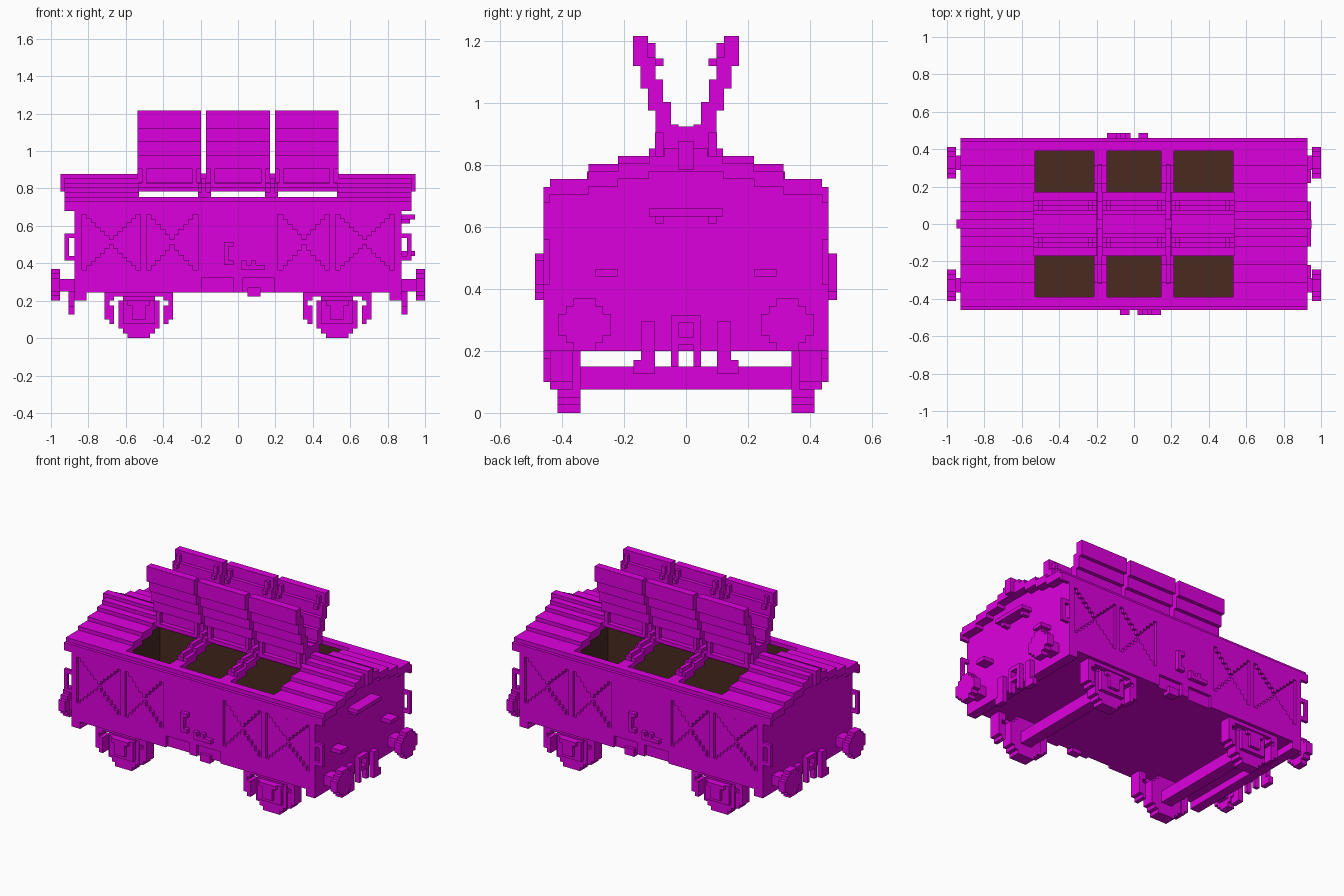
import bpy
import bmesh

default_cube = bpy.data.objects.get("Cube")
if default_cube:
    bpy.data.objects.remove(default_cube, do_unlink=True)

UNIT = 0.0245  # edge length of one small building block


def make_material(name, colour):
    material = bpy.data.materials.new(name)
    material.use_nodes = True
    material.diffuse_color = colour
    shader = next(n for n in material.node_tree.nodes if n.type == "BSDF_PRINCIPLED")
    shader.inputs["Base Color"].default_value = colour
    return material


magenta = make_material("magenta paint", (0.73, 0.0, 0.73, 1))
brown = make_material("brown interior", (0.065, 0.024, 0.013, 1))


def mirrored(boxes, axes):
    """Repeat boxes across the named axes, dropping duplicates."""
    result = list(boxes)
    for axis in axes:
        for span in list(result):
            flipped = list(span)
            flipped[axis] = (-span[axis][1], -span[axis][0])
            if tuple(flipped) not in result:
                result.append(tuple(flipped))
    return result


def turned(boxes):
    """Repeat boxes after a half turn about z."""
    return list(boxes) + [((-x[1], -x[0]), (-y[1], -y[0]), z) for x, y, z in boxes]


def part(name, boxes, material=magenta):
    """Make one object out of axis-aligned boxes given as x, y and z spans."""
    mesh = bpy.data.meshes.new(name)
    bm = bmesh.new()
    for box in boxes:
        cube = bmesh.ops.create_cube(bm, size=1)
        for vert in cube["verts"]:
            for axis, (low, high) in enumerate(box):
                vert.co[axis] = high if vert.co[axis] > 0 else low
    bm.to_mesh(mesh)
    bm.free()
    mesh.materials.append(material)
    obj = bpy.data.objects.new(name, mesh)
    bpy.context.collection.objects.link(obj)
    return obj


X, Y = 0, 1
BOTH = (X, Y)
FLOOR, EAVE, DECK = 0.245, 0.73, 0.755
LENGTH, WIDTH, SKIN, BAY = 0.873, 0.44, 0.46, 0.53
INNER_X, INNER_Y = 0.85, 0.415

# Hull: one open box of end plates, side walls and floor
part("hull_ends", mirrored([((INNER_X, LENGTH), (-SKIN, SKIN), (FLOOR, EAVE - 0.03))], [X]))
part("hull_walls", mirrored([((-INNER_X, INNER_X), (INNER_Y, WIDTH), (FLOOR, EAVE))], [Y]))
part("hull_floor", [((-INNER_X, INNER_X), (-WIDTH, WIDTH), (FLOOR, FLOOR + UNIT))])
part("top_rails", mirrored([
    ((-BAY, BAY), (0.39, WIDTH), (EAVE, DECK)),
    ((-BAY, BAY), (WIDTH, SKIN), (0.68, EAVE)),
], [Y]))

# Brown lining of the whole box
part("floor_lining", [((-INNER_X, INNER_X), (-INNER_Y, INNER_Y), (0.265, 0.275))], brown)
lining = [
    ((-INNER_X, INNER_X), (INNER_Y - 0.005, INNER_Y), (0.27, EAVE)),
    ((INNER_X - 0.005, INNER_X), (-INNER_Y, INNER_Y), (0.27, EAVE)),
    ((INNER_X - 0.005, INNER_X), (-0.22, 0.22), (EAVE, 0.775)),
]
part("wall_lining", mirrored(lining, BOTH), brown)

# Stepped roof over both ends, with gables and ribs that follow its steps
edges = [SKIN, WIDTH, 0.315, 0.22, 0.12, 0.0]
roof, gable, ribs = [], [], []
for step, (outer, inner) in enumerate(zip(edges, edges[1:])):
    top = EAVE + step * 0.025
    roof.append(((BAY, 0.927), (inner, outer), (top - 0.05, top)))
    if step:
        gable.append(((INNER_X, LENGTH), (-outer, outer), (EAVE - 0.05, top - 0.04)))
        ribs.append(((0.145, 0.215), (inner, outer), (top - 0.05, top)))
        ribs.append(((0.17, 0.195), (inner, min(outer, 0.32)), (top - 0.03, top + UNIT)))
part("roof", mirrored(roof, BOTH))
part("gables", mirrored(gable, [X]))
part("roof_ribs", mirrored(ribs, BOTH))
ridge = [
    ((BAY, 0.927), (-0.07, 0.07), (0.82, 0.855)),
    ((BAY, 0.95), (-0.025, 0.025), (0.785, 0.878)),
]
part("roof_ridge", mirrored(ridge, [X]))
part("hinge_beam", [
    ((-0.54, 0.54), (-0.07, 0.07), (0.785, 0.83)),
    ((-0.54, 0.54), (-0.025, 0.025), (0.83, 0.88)),
])

# Six raised hatches leaning outwards in steps, with straps and cleats on the inside
for number, centre in enumerate((-0.367, 0, 0.367)):
    span = (centre - 0.17, centre + 0.17)
    leaves = [(span, (0.025, 0.1), (0.805, 0.83)), (span, (0.0, 0.025), (0.83, 0.925))]
    for step in range(1, 6):
        near, low = UNIT * step, 0.76 + 0.072 * step
        leaves.append((span, (near, near + 2 * UNIT), (low, min(low + 0.1, 1.217))))
    for side in (-1, 1):
        strap = centre + side * 0.135
        across = (strap - 0.012, strap + 0.012)
        leaves.append((across, (0.073, 0.122), (1.12, 1.145)))
        leaves.append((across, (0.098, 0.122), (1.145, 1.195)))
        leaves.append((across, (0.05, 0.1), (0.81, 0.905)))
    part("hatch_pair_%d" % number, mirrored(leaves, [Y]))

# Flush side skin: sill, head, posts and central door
skin = (WIDTH, SKIN)
frames = [((at, to), skin, (0.35, 0.68)) for at, to in ((0.49, 0.52), (0.835, LENGTH))]
frames += [
    ((0.195, LENGTH), skin, (FLOOR, 0.365)),
    ((0.215, LENGTH), skin, (0.66, EAVE)),
    ((0.0, 0.215), skin, (0.32, EAVE)),
    ((0.0, 0.025), skin, (FLOOR, 0.32)),
]
part("side_frames", mirrored(frames, BOTH))

# Panels with stepped triangles left sunk at both sides of each
panels = []
for start, end, count in ((0.215, 0.49, 11), (0.52, 0.835, 13)):
    width, rise = (end - start) / count, 0.295 / count
    for i in range(count):
        along = (start + i * width, start + (i + 1) * width)
        fill = rise * min(i, count - 1 - i)
        if fill:
            panels.append((along, skin, (0.365, 0.365 + fill)))
            panels.append((along, skin, (0.66 - fill, 0.66)))
part("side_panels", mirrored(panels, BOTH))

# Door latch, lever and catch on each side
proud = (-0.487, -WIDTH)
fittings = [
    ((-0.075, -0.05), proud, (0.39, 0.515)),
    ((-0.075, -0.025), proud, (0.49, 0.515)),
    ((-0.075, -0.025), proud, (0.39, 0.415)),
    ((0.02, 0.045), proud, (0.365, 0.415)),
    ((0.02, 0.145), proud, (0.365, 0.39)),
    ((0.07, 0.095), proud, (0.39, 0.415)),
]
part("side_fittings", turned(fittings))
part("door_catches", mirrored([((0.05, 0.12), (0.41, SKIN), (0.222, 0.27))], [Y]))

# End beams, coupling and hoses
part("end_beams", mirrored([((0.81, LENGTH), (-SKIN, SKIN), (0.2, FLOOR))], [X]))
coupling = [
    ((LENGTH, 0.905), (0.025, 0.048), (0.15, 0.315)),
    ((LENGTH, 0.905), (-0.048, 0.048), (0.29, 0.315)),
    ((LENGTH, 0.905), (-0.048, 0.048), (0.22, 0.245)),
    ((LENGTH, 0.905), (0.1, 0.146), (0.15, 0.295)),
    ((LENGTH, 0.905), (0.1, 0.17), (0.125, 0.17)),
]
part("couplings", mirrored(coupling, BOTH))

# Buffers with rounded, stepped heads
buffer = [((LENGTH, 0.96), (0.29, 0.365), (0.25, 0.315))]
for across, up in ((0.035, 0.085), (0.06, 0.06), (0.085, 0.035)):
    buffer.append(((0.953, 1.0), (0.328 - across, 0.328 + across), (0.285 - up, 0.285 + up)))
part("buffers", mirrored(buffer, BOTH))

# Corner grab rails
rails = [((0.903, 0.927), skin, (0.415, 0.56))]
for height in (0.415, 0.535):
    rails.append(((INNER_X, 0.927), skin, (height, height + UNIT)))
part("grab_rails", mirrored(rails, BOTH))

# Long handle and lamp brackets on one end only
part("end_handle", mirrored([
    ((LENGTH, 0.945), (-0.12, 0.12), (0.635, 0.66)),
    ((LENGTH, 0.92), (0.073, 0.098), (0.612, 0.64)),
    ((LENGTH, 0.945), (0.22, 0.293), (0.44, 0.465)),
], [Y]))

# Axles, wheels, axle boxes, springs and brake hangers
for name, centre in (("left", BAY), ("right", -BAY)):
    def around(half, y, z):
        return ((centre - half, centre + half), y, z)

    part(name + "_axle", [around(0.037, (-0.35, 0.35), (0.075, 0.15))])
    tread = (0.34, INNER_Y)
    wheel = [around(0.06, tread, (0, FLOOR)), around(0.085, tread, (0.025, 0.222)),
             around(0.11, tread, (0.05, 0.2))]
    part(name + "_wheels", mirrored(wheel, [Y]))
    face = (0.41, WIDTH)
    box = [around(0.085, face, (0.075, 0.2)), around(0.037, skin, (0.1, 0.175)),
           around(0.06, skin, (0.175, 0.2)), around(0.18, face, (0.222, 0.25))]
    for side in (-1, 1):
        for offset, low, high in ((0.145, 0.2, 0.25), (0.145, 0.075, 0.175), (0.17, 0.1, 0.25)):
            at = centre + side * offset
            box.append(((at - 0.0125, at + 0.0125), (0.365, WIDTH), (low, high)))
    part(name + "_axle_boxes", mirrored(box, [Y]))
